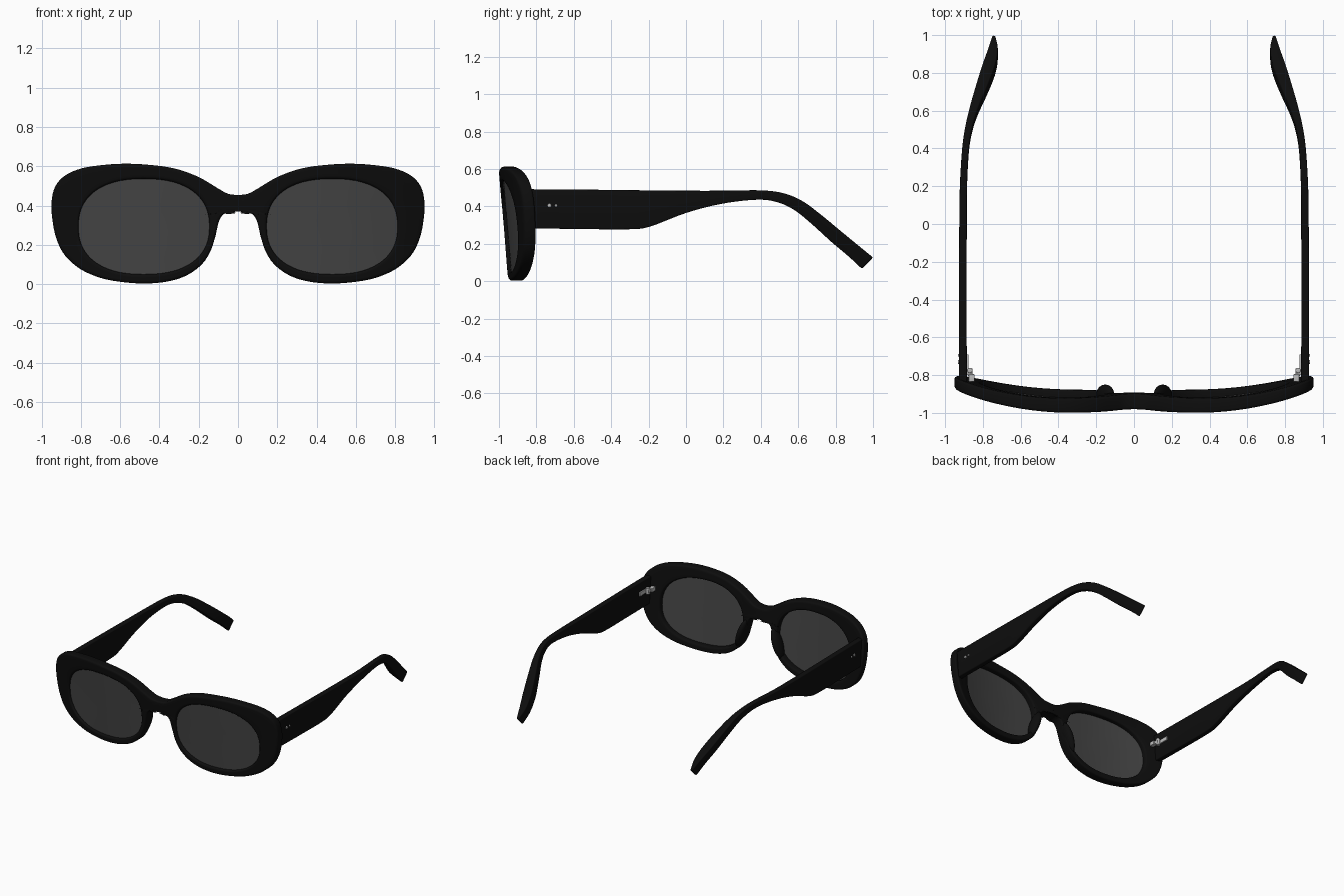
import bpy, bmesh, math
from mathutils import Matrix, Vector

if "Cube" in bpy.data.objects:
    bpy.data.objects.remove(bpy.data.objects["Cube"])


def material(name, v):
    m = bpy.data.materials.new(name)
    m.diffuse_color = (v, v, v, 1)
    m.use_nodes = True
    m.node_tree.nodes["Principled BSDF"].inputs["Base Color"].default_value = m.diffuse_color
    return m


BLACK = material("black_acetate", 0.004)
SMOKE = material("smoked_lens", 0.06)
METAL = material("metal", 0.5)


def finish(bm, name, mat, bevel=0.0):
    """Turn one half into a mirrored, bevelled, smooth-shaded object."""
    bmesh.ops.recalc_face_normals(bm, faces=bm.faces)
    me = bpy.data.meshes.new(name)
    bm.to_mesh(me)
    bm.free()
    ob = bpy.data.objects.new(name, me)
    bpy.context.collection.objects.link(ob)
    me.materials.append(mat)
    mir = ob.modifiers.new("mirror", 'MIRROR')
    mir.merge_threshold = 0.0005
    if bevel:
        b = ob.modifiers.new("bevel", 'BEVEL')
        b.width, b.segments, b.use_clamp_overlap = bevel, 3, False
        b.limit_method, b.angle_limit = 'ANGLE', math.radians(45)
    bpy.ops.object.select_all(action='DESELECT')
    ob.select_set(True)
    bpy.context.view_layer.objects.active = ob
    bpy.ops.object.convert(target='MESH')
    bpy.ops.object.shade_smooth_by_angle(angle=math.radians(40))
    return ob


def spline(pts, n):
    """Catmull-Rom through tuples of any size."""
    p = [Vector(q) for q in pts]
    p = [2 * p[0] - p[1]] + p + [2 * p[-1] - p[-2]]
    out = []
    for i in range(1, len(p) - 2):
        a, b, c, d = p[i - 1:i + 3]
        for k in range(n):
            t = k / n
            out.append(0.5 * (2 * b + (c - a) * t + (2 * a - 5 * b + 4 * c - d) * t * t
                              + (3 * b - a - 3 * c + d) * t ** 3))
    return out + [p[-2]]


def wrap(x, z):
    """Front surface: face wrap plus forward tilt."""
    w = max(0, x - 0.3) / 0.64
    return -0.976 + 0.11 * w * w - 0.085 * (z - 0.3) + 0.008 * math.exp(-(x / 0.1) ** 2)


def thick(x):
    return 0.083 - 0.02 * x


CX, CZ = 0.479, 0.30


def lens_edge(a, k=1.0):
    c, s = math.cos(a), math.sin(a)
    e = 2 / 2.35
    return Vector((CX + k * 0.333 * math.copysign(abs(c) ** e, c),
                   CZ - 0.007 + 0.012 * s + k * 0.231 * math.copysign(abs(s) ** e, s)))


def bridge_rings(bm, a, b, skip=lambda i, j: False):
    n = len(a)
    for i in range(n):
        j = (i + 1) % n
        if not skip(i, j):
            bm.faces.new((a[i], a[j], b[j], b[i]))


# front frame: half outline from bridge top, around the lens, to bridge underside
OUTLINE = [(0, .453), (.05, .46), (.10, .486), (.2, .545), (.32, .588), (.45, .607), (.58, .613),
           (.70, .605), (.80, .588), (.88, .553), (.93, .497), (.949, .42), (.945, .33),
           (.924, .23), (.88, .145), (.80, .075), (.70, .032), (.60, .012), (.48, .003),
           (.36, .013), (.26, .045), (.18, .105), (.135, .18), (.112, .26), (.095, .325),
           (.07, .358), (.035, .371), (0, .373)]
outer = spline(OUTLINE, 4) + [Vector((0, .40)), Vector((0, .427))]
angles = []
for p in outer:          # clockwise, kept monotonic
    a = math.atan2(p.y - CZ, p.x - CX)
    if angles:
        while a > angles[-1] + 1:
            a -= 2 * math.pi
        a = min(a, angles[-1] - 0.002)
    angles.append(a)
bm = bmesh.new()
rings = []
for side, fracs in ((0, (0, .35, .7, 1)), (1, (1, .7, .35, 0))):
    for s in fracs:
        ring = []
        for p, a in zip(outer, angles):
            q = lens_edge(a).lerp(p, s)
            ring.append(bm.verts.new((q.x, wrap(q.x, q.y) + side * thick(q.x), q.y)))
        rings.append(ring)
for k in range(8):
    seam = (lambda i, j: outer[i].x < 1e-5 and outer[j].x < 1e-5) if k == 3 else (lambda i, j: False)
    bridge_rings(bm, rings[k], rings[(k + 1) % 8], seam)
finish(bm, "front_frame", BLACK, 0.013)

# lenses: thin curved discs seated in the frame
bm = bmesh.new()
N = 64
edges = []
for depth in (0.018, 0.034):
    prev = None
    for k in (1.03, .75, .5, .25):
        pts = [lens_edge(2 * math.pi * i / N, k) for i in range(N)]
        ring = [bm.verts.new((q.x, wrap(q.x, q.y) + depth, q.y)) for q in pts]
        if prev:
            bridge_rings(bm, prev, ring)
        else:
            edges.append(ring)
        prev = ring
    bm.faces.new(prev)
bridge_rings(bm, *edges)
finish(bm, "lenses", SMOKE)

# nose pads: bumps behind the inner rims
bm = bmesh.new()
bmesh.ops.create_uvsphere(bm, u_segments=24, v_segments=16, radius=1, matrix=(
    Matrix.Translation((.152, -.9, .225)) @ Matrix.Rotation(-.33, 4, 'Y')
    @ Matrix.Diagonal((.03, .05, .115, 1))))
finish(bm, "nose_pads", BLACK)

# temples: sections as (top y, top z, bottom y, bottom z, outer x, inner x)
TEMPLE = [(-.845, .492, -.835, .283, .926, .884), (-.55, .490, -.55, .279, .926, .886),
          (-.3, .487, -.3, .278, .926, .886), (-.2, .486, -.19, .293, .926, .886),
          (0, .484, 0, .365, .925, .885), (.2, .484, .19, .414, .922, .884),
          (.4, .486, .38, .436, .910, .874), (.52, .471, .49, .422, .893, .855),
          (.62, .43, .58, .38, .870, .824), (.72, .357, .67, .308, .842, .782),
          (.84, .258, .78, .208, .805, .737), (.93, .184, .87, .132, .773, .721),
          (1.0, .127, .94, .067, .750, .734)]
bm = bmesh.new()
prev = first = None
for yt, zt, yb, zb, xo, xi in spline([Vector(t) for t in TEMPLE], 5):
    ring = [bm.verts.new(c) for c in ((xo, yt, zt), (xi, yt, zt), (xi, yb, zb), (xo, yb, zb))]
    if prev:
        bridge_rings(bm, prev, ring)
    else:
        first = ring
    prev = ring
bm.faces.new(first)
bm.faces.new(prev)
finish(bm, "temples", BLACK, 0.007)

# rivets on the outer temple faces
bm = bmesh.new()
for y, r in ((-.73, .012), (-.695, .008)):
    bmesh.ops.create_cone(bm, cap_ends=True, segments=20, radius1=r, radius2=r * .8, depth=.012,
                          matrix=Matrix.Translation((.926, y, .405)) @ Matrix.Rotation(math.pi / 2, 4, 'Y'))
finish(bm, "rivets", METAL)

# hinges: plates on temple and frame joined by a barrel
bm = bmesh.new()
for loc, size in (((.882, -.745, .405), (.012, .11, .03)), ((.868, -.785, .405), (.024, .04, .022)),
                  ((.86, -.815, .405), (.03, .04, .03))):
    bmesh.ops.create_cube(bm, size=1, matrix=Matrix.Translation(loc) @ Matrix.Diagonal((*size, 1)))
bmesh.ops.create_cone(bm, cap_ends=True, segments=20, radius1=.014, radius2=.014, depth=.05,
                      matrix=Matrix.Translation((.869, -.775, .405)))
finish(bm, "hinges", METAL, 0.002)
